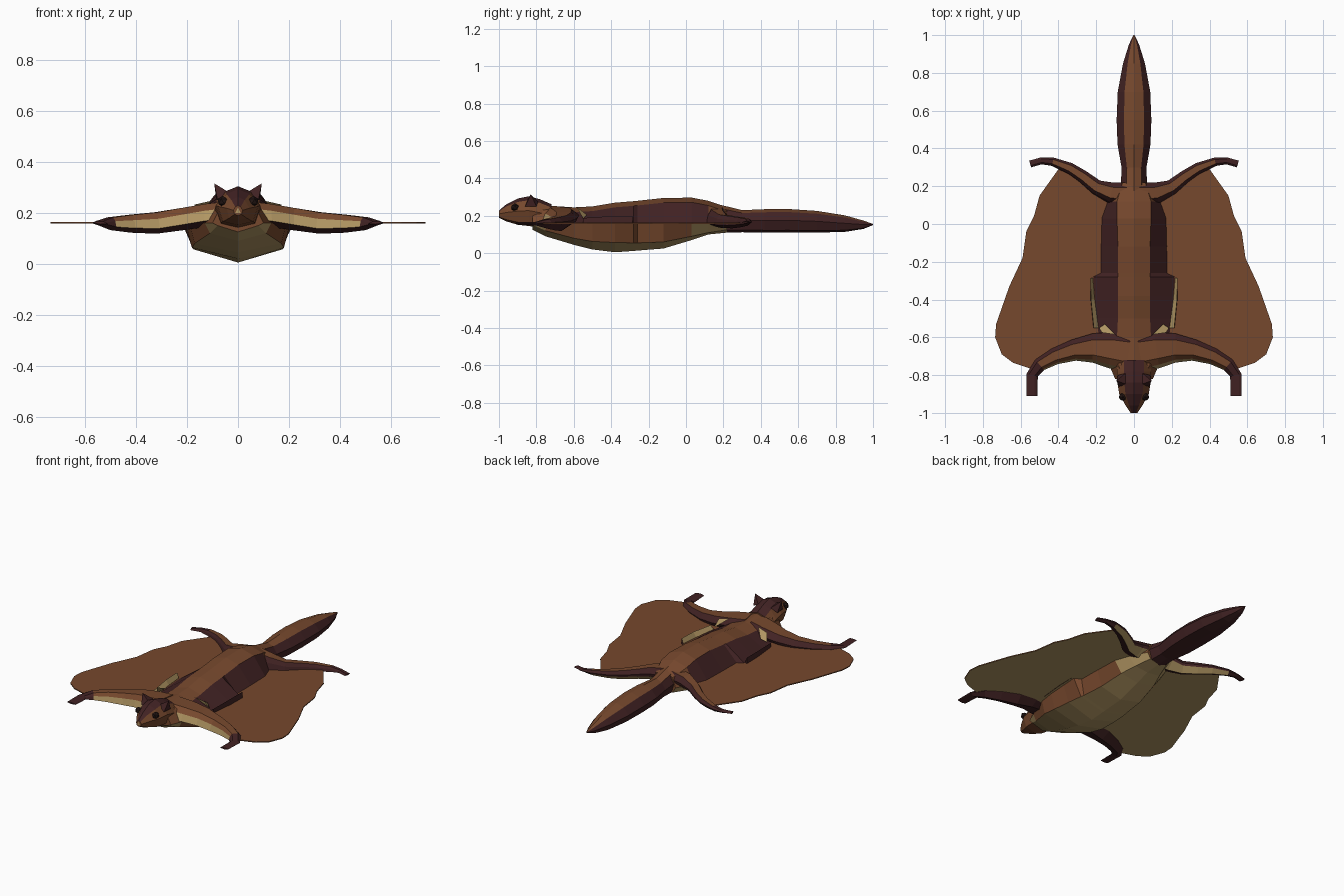
import bpy, bmesh
from mathutils import Vector

cube = bpy.data.objects.get("Cube")
if cube:
    bpy.data.objects.remove(cube, do_unlink=True)


def material(name, rgb):
    linear = [((c / 255 + 0.055) / 1.055) ** 2.4 for c in rgb]
    mat = bpy.data.materials.new(name)
    mat.use_nodes = True
    mat.diffuse_color = (*linear, 1)
    mat.node_tree.nodes["Principled BSDF"].inputs["Base Color"].default_value = (*linear, 1)
    return mat


PALETTE = [material("brown fur", (118, 72, 45)),
           material("dark fur", (65, 34, 35)),
           material("cream fur", (176, 149, 98)),
           material("eye black", (34, 21, 19))]
BROWN, DARK, CREAM, BLACK = range(len(PALETTE))


def finish(name, bm, mirror=False):
    """Turn a bmesh into a flat shaded object, optionally mirrored across x."""
    mesh = bpy.data.meshes.new(name)
    bm.to_mesh(mesh)
    bm.free()
    for mat in PALETTE:
        mesh.materials.append(mat)
    obj = bpy.data.objects.new(name, mesh)
    bpy.context.collection.objects.link(obj)
    if mirror:
        obj.modifiers.new("mirror", 'MIRROR').use_mirror_merge = False
    return obj


def loft(name, rings, colour, mirror=False):
    """Skin closed rings; colour(segment, side) picks the material."""
    bm = bmesh.new()
    loops = [[bm.verts.new(p) for p in ring] for ring in rings]
    n = len(loops[0])
    for i, (a, b) in enumerate(zip(loops, loops[1:])):
        for j in range(n):
            k = (j + 1) % n
            bm.faces.new((a[j], a[k], b[k], b[j])).material_index = colour(i, j)
    last = len(loops) - 2
    bm.faces.new(loops[0]).material_index = colour(0, 1)
    bm.faces.new(loops[-1]).material_index = colour(last, 1)
    bmesh.ops.recalc_face_normals(bm, faces=bm.faces)
    return finish(name, bm, mirror)


def body_ring(y, top, shoulder, middle, lower, bottom):
    """Eight sided symmetric section; the middle three are (x, z) pairs."""
    half = [shoulder, middle, lower]
    right = [(-x, z) for x, z in reversed(half)]
    return [(x, y, z) for x, z in [(0, top), *half, (0, bottom), *right]]


def oval_ring(y, top, width, bottom):
    h = top - bottom
    return body_ring(y, top, (width * .58, top - h * .13), (width, bottom + h * .52),
                     (width * .75, bottom + h * .1), bottom)


def band(side):
    """0 = back, 1 = upper flank, 2 = lower flank, 3 = belly."""
    return min(side, 7 - side)


# Torso: y, top z, ridge half width, flank half width, belly half width, belly edge z, bottom z
torso = [(-.82, .265, .06, .10, .08, .15, .125),
         (-.75, .255, .08, .13, .11, .12, .09),
         (-.60, .245, .09, .19, .17, .08, .045),
         (-.50, .25, .085, .205, .18, .063, .02),
         (-.38, .27, .085, .213, .175, .057, .005),
         (-.28, .278, .085, .22, .165, .055, .012),
         (-.26, .28, .085, .178, .16, .055, .014),
         (-.12, .295, .085, .176, .145, .06, .025),
         (.03, .297, .09, .172, .12, .09, .07),
         (.12, .28, .09, .14, .09, .11, .10),
         (.22, .245, .06, .08, .06, .125, .11)]


def torso_colour(i, side):
    b = band(side)
    if b == 1:
        return DARK if 1 < i < 9 else BROWN
    if b == 2:
        return BROWN if 0 < i < 8 else CREAM
    return BROWN if b == 0 else CREAM


loft("torso", [body_ring(y, t, (r, t - .025), (f, .16), (w, e), b)
               for y, t, r, f, w, e, b in torso], torso_colour)

# Head with a dark crown
head = [(-1, .228, .018, .19), (-.96, .262, .045, .17), (-.90, .292, .078, .152),
        (-.84, .304, .088, .145), (-.78, .288, .09, .138), (-.72, .262, .09, .13)]
loft("head", [oval_ring(*r) for r in head],
     lambda i, side: DARK if band(side) == 0 else BROWN)

# Tail with a brown stripe along the top
tail = [(.17, .262, .07, .108), (.30, .23, .066, .112), (.42, .235, .087, .11),
        (.55, .236, .092, .11), (.70, .226, .086, .11), (.85, .202, .058, .114),
        (.95, .174, .027, .13), (1, .156, .003, .15)]
loft("tail", [oval_ring(*r) for r in tail],
     lambda i, side: BROWN if band(side) == 0 else DARK)

# Limbs share one section: (front offset, height)
SECTION = [(.85, .4), (.5, 1), (-.55, 1), (-1, .3), (-.9, -.1), (0, -1), (1.05, -.5)]


def limb(name, path, colours, foot_start):
    points = [Vector(p[:3]) for p in path]
    rings = []
    for i, (p, (*_, w, h)) in enumerate(zip(points, path)):
        t = points[min(i + 1, len(path) - 1)] - points[max(i - 1, 0)]
        front = Vector((t.y, -t.x, 0)).normalized()
        rings.append([p + front * u * w + Vector((0, 0, v * h)) for u, v in SECTION])
    loft(name, rings, lambda i, side: DARK if i >= foot_start else colours[side], True)


limb("front_leg", [(.03, -.68, .2, .10, .045), (.12, -.665, .19, .095, .045),
                   (.22, -.655, .175, .075, .044), (.32, -.667, .16, .055, .042),
                   (.42, -.70, .157, .043, .035), (.5, -.745, .157, .035, .025),
                   (.54, -.80, .158, .03, .01), (.54, -.91, .16, .028, .005)],
     [BROWN, BROWN, DARK, DARK, DARK, DARK, CREAM], 5)
limb("hind_leg", [(.03, .16, .195, .06, .05), (.12, .165, .185, .055, .045),
                  (.2, .195, .17, .04, .036), (.27, .25, .165, .034, .032),
                  (.34, .295, .165, .03, .026), (.43, .33, .165, .022, .018),
                  (.49, .335, .165, .018, .01), (.55, .318, .165, .018, .005)],
     [DARK, BROWN, DARK, DARK, CREAM, DARK, DARK], 5)

# Gliding membranes: thin sheets, brown above and cream below
outline = [(.1, .14), (.25, .22), (.4, .29), (.5, .15), (.53, .04), (.57, -.04), (.59, -.18),
           (.66, -.33), (.73, -.53), (.735, -.6), (.7, -.69), (.64, -.735), (.55, -.765),
           (.42, -.71), (.2, -.65), (.1, -.6)]
bm = bmesh.new()
bottom_face = bm.faces.new([bm.verts.new((x, y, .157)) for x, y in outline])
extruded = bmesh.ops.extrude_face_region(bm, geom=[bottom_face], use_keep_orig=True)
bmesh.ops.translate(bm, vec=(0, 0, .006),
                    verts=[v for v in extruded["geom"] if isinstance(v, bmesh.types.BMVert)])
bmesh.ops.recalc_face_normals(bm, faces=bm.faces)
for f in bm.faces:
    f.material_index = CREAM if f.normal.z < -.5 else BROWN
bmesh.ops.triangulate(bm, faces=bm.faces)
finish("membrane", bm, True)

# Flank folds: raised rims, cream inside and dark outside
loft("flank_fold", [[(.188, -.55, .168), (.213, -.55, .188), (.215, -.55, .155)],
                    [(.208, -.4, .168), (.228, -.4, .198), (.23, -.4, .155)],
                    [(.218, -.285, .168), (.23, -.285, .2), (.232, -.285, .155)]],
     lambda i, side: CREAM if side == 0 else DARK, True)


def plate(name, points, colour):
    bm = bmesh.new()
    bm.faces.new([bm.verts.new(p) for p in points]).material_index = colour
    finish(name, bm, True)


# Cream patches behind the shoulders, and the nose
plate("shoulder_patch", [(.1, -.585, .248), (.17, -.575, .232),
                         (.185, -.55, .185), (.155, -.53, .205)], CREAM)
plate("nose", [(0, -1.001, .22), (.01, -1.001, .2), (0, -1.001, .2)], CREAM)

# Ears: small dark pyramids leaning outwards
bm = bmesh.new()
base = [bm.verts.new(p) for p in [(.035, -.85, .28), (.08, -.86, .25),
                                  (.085, -.8, .25), (.045, -.79, .275)]]
tip = bm.verts.new((.093, -.83, .315))
bm.faces.new(base)
for a, b in zip(base, base[1:] + base[:1]):
    bm.faces.new((a, b, tip))
bmesh.ops.recalc_face_normals(bm, faces=bm.faces)
for f in bm.faces:
    f.material_index = DARK
finish("ear", bm, True)

# Eyes
bm = bmesh.new()
bmesh.ops.create_icosphere(bm, subdivisions=1, radius=.022)
bmesh.ops.translate(bm, verts=bm.verts, vec=(.06, -.915, .245))
for f in bm.faces:
    f.material_index = BLACK
finish("eye", bm, True)
